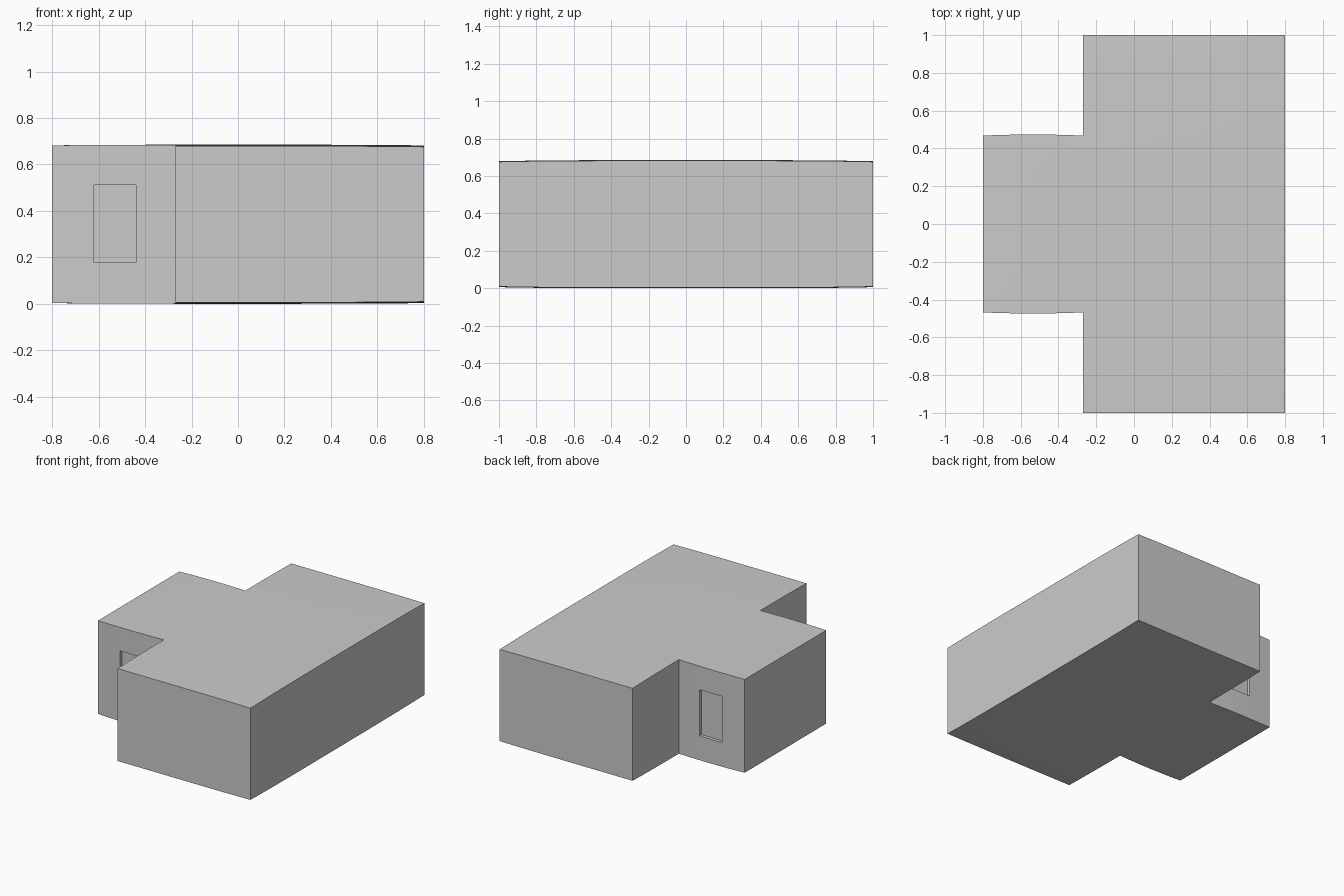
import bpy, bmesh

if "Cube" in bpy.data.objects:
    bpy.data.objects.remove(bpy.data.objects["Cube"])

HEIGHT = 0.685
STEP_X = -0.27      # where the narrow stem meets the wide block
STEM_Y = 0.468      # half width of the stem


def spaced(a, b, n):
    return [a + (b - a) * i / n for i in range(n)]


# T-shaped plan laid out as a grid of cells
xs = spaced(-0.8, STEP_X, 6) + spaced(STEP_X, 0.8, 8) + [0.8]
ys = spaced(-1, -STEM_Y, 6) + spaced(-STEM_Y, STEM_Y, 8) + spaced(STEM_Y, 1, 6) + [1]
bm = bmesh.new()
grid = [[bm.verts.new((x, y, 0)) for y in ys] for x in xs]
for i in range(len(xs) - 1):
    for j in range(len(ys) - 1):
        cx, cy = (xs[i] + xs[i + 1]) / 2, (ys[j] + ys[j + 1]) / 2
        if cx > STEP_X or abs(cy) < STEM_Y:
            bm.faces.new((grid[i][j], grid[i + 1][j], grid[i + 1][j + 1], grid[i][j + 1]))
bmesh.ops.delete(bm, geom=[v for v in bm.verts if not v.link_faces], context='VERTS')

# Raise the plan into a solid
ext = bmesh.ops.extrude_face_region(bm, geom=bm.faces[:])
top = [g for g in ext['geom'] if isinstance(g, bmesh.types.BMVert)]
bmesh.ops.translate(bm, verts=top, vec=(0, 0, HEIGHT))

# Very slight crown on top, bottom and stem sides
for v in bm.verts:
    x, y, z = v.co
    drop = 0.006 * y ** 4 + 0.003 * (x / 0.8) ** 4
    v.co.z += -drop if z > HEIGHT / 2 else drop
    if x < STEP_X - 0.001 and abs(abs(y) - STEM_Y) < 0.001:
        bulge = 0.006 * (1 - ((x + 0.535) / 0.265) ** 2)
        v.co.y += bulge if y > 0 else -bulge
bmesh.ops.recalc_face_normals(bm, faces=bm.faces[:])
mesh = bpy.data.meshes.new("stepped_block")
bm.to_mesh(mesh)
bm.free()
block = bpy.data.objects.new("stepped_block", mesh)
bpy.context.collection.objects.link(block)
bpy.context.view_layer.objects.active = block

# Shallow rectangular pocket on both sides of the stem
for side in (-1, 1):
    bpy.ops.mesh.primitive_cube_add(size=1, location=(-0.53, side * 0.5, 0.345))
    cutter = bpy.context.object
    cutter.name = "pocket_cutter"
    cutter.scale = (0.18, 0.1, 0.335)
    cutter.hide_render = True
    bpy.context.view_layer.update()
    mod = block.modifiers.new("pocket", 'BOOLEAN')
    mod.operation = 'DIFFERENCE'
    mod.solver = 'EXACT'
    mod.object = cutter
    bpy.context.view_layer.objects.active = block
    bpy.ops.object.modifier_apply(modifier=mod.name)
    bpy.data.objects.remove(cutter, do_unlink=True)

# Smooth the crowned faces, keep the corners sharp
bpy.ops.object.select_all(action='DESELECT')
block.select_set(True)
bpy.context.view_layer.objects.active = block
bpy.ops.object.shade_smooth_by_angle(angle=0.5)
